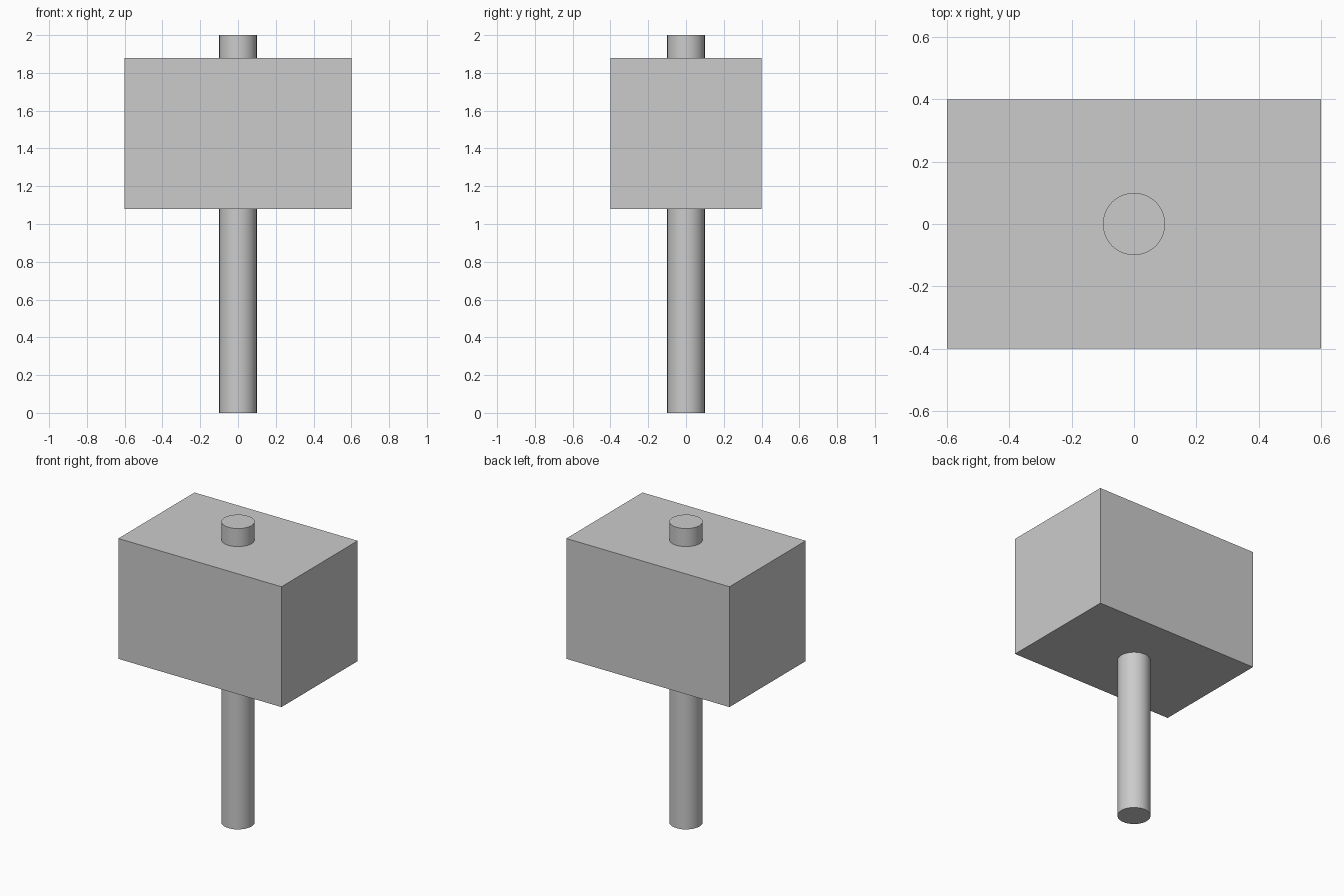
import bpy

if "Cube" in bpy.data.objects:
    bpy.data.objects.remove(bpy.data.objects["Cube"])

HANDLE_RADIUS, HANDLE_LENGTH = 0.1, 2.0
HEAD_SIZE, HEAD_CENTRE_Z = (1.2, 0.8, 0.8), 1.48

# Round handle running right through the head
bpy.ops.mesh.primitive_cylinder_add(vertices=32, radius=HANDLE_RADIUS, depth=HANDLE_LENGTH,
                                    location=(0, 0, HANDLE_LENGTH / 2))
handle = bpy.context.object
handle.name = "handle"
bpy.ops.object.shade_smooth_by_angle()

# Block-shaped mallet head
bpy.ops.mesh.primitive_cube_add(size=1, location=(0, 0, HEAD_CENTRE_Z))
head = bpy.context.object
head.name = "mallet_head"
head.scale = HEAD_SIZE
bpy.ops.object.transform_apply(location=False, rotation=False, scale=True)
